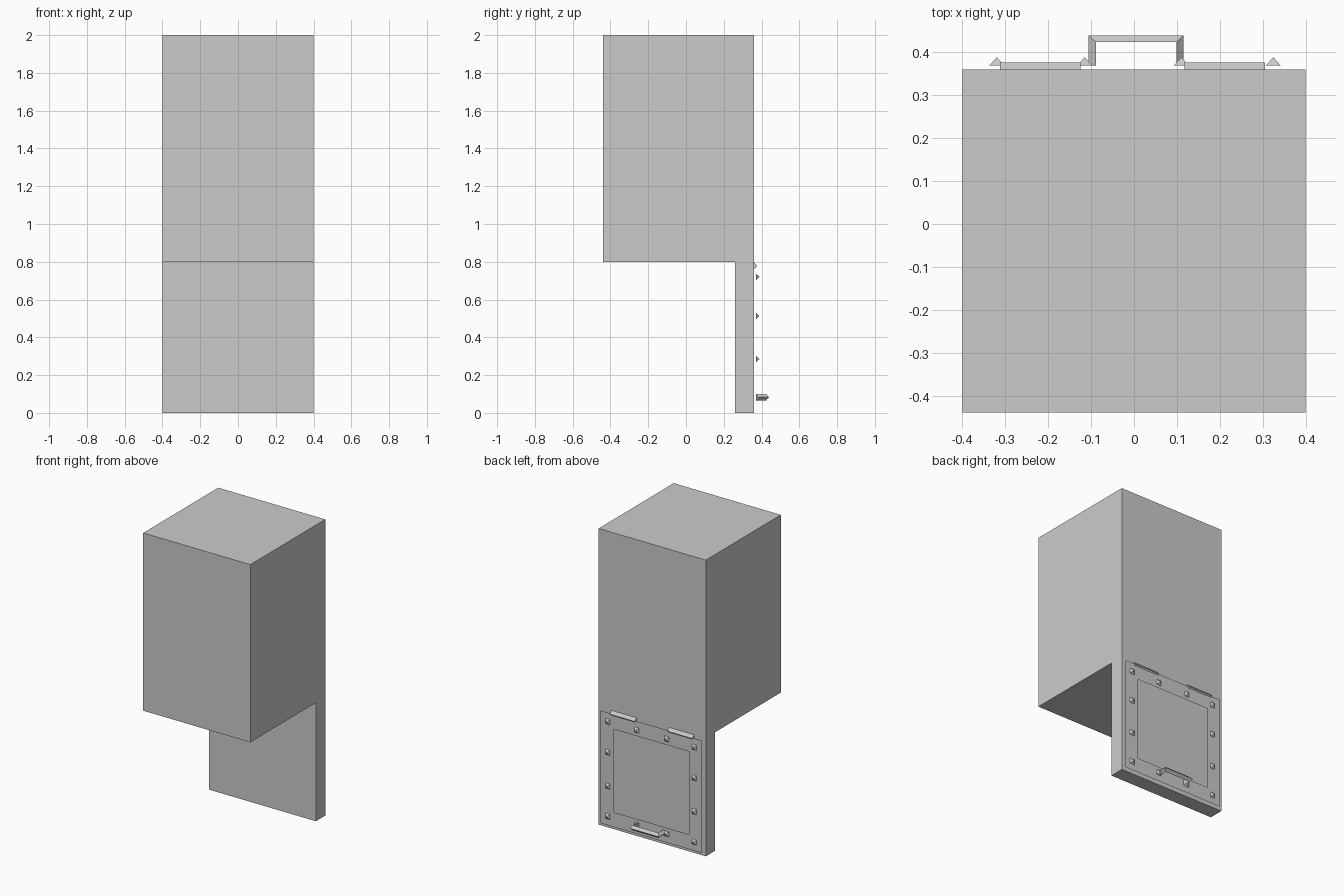
import bpy, bmesh

if "Cube" in bpy.data.objects:
    bpy.data.objects.remove(bpy.data.objects["Cube"])


def make(name, verts, faces):
    mesh = bpy.data.meshes.new(name)
    bm = bmesh.new()
    vs = [bm.verts.new(v) for v in verts]
    for f in faces:
        bm.faces.new([vs[i] for i in f])
    bmesh.ops.recalc_face_normals(bm, faces=bm.faces)
    bm.to_mesh(mesh)
    bm.free()
    obj = bpy.data.objects.new(name, mesh)
    bpy.context.collection.objects.link(obj)
    return obj


def sweep(name, rings):
    """Join equal-sized point rings into a closed solid."""
    n = len(rings[0])
    faces = [tuple(range(n)), tuple(range(n * (len(rings) - 1), n * len(rings)))]
    for r in range(len(rings) - 1):
        for i in range(n):
            j = (i + 1) % n
            faces.append((r * n + i, r * n + j, r * n + n + j, r * n + n + i))
    return make(name, [p for ring in rings for p in ring], faces)


BACK, PLATE = 0.36, 0.37

# Cabinet with thin back leg: one L-shaped side profile extruded across x
profile = [(-0.44, 2), (-0.44, 0.8), (0.26, 0.8), (0.26, 0), (BACK, 0), (BACK, 2)]
sweep("cabinet_body", [[(x, y, z) for y, z in profile] for x in (-0.4, 0.4)])

# Thin hatch frame just off the back face
corners = [(-1, -1), (1, -1), (1, 1), (-1, 1)]
frame = [(sx * h, PLATE, 0.40 + sz * h) for h in (0.38, 0.28) for sx, sz in corners]
hatch = make("hatch_frame", frame,
             [(i, 4 + i, 4 + (i + 1) % 4, (i + 1) % 4) for i in range(4)])
if hatch.data.polygons[0].normal.y < 0:
    hatch.data.flip_normals()

# Pyramid rivets around the frame
xs, zs = (-0.32, -0.115, 0.11, 0.325), (0.08, 0.285, 0.513, 0.72)
for i, x in enumerate(xs):
    for k, z in enumerate(zs):
        if i in (0, 3) or k in (0, 3):
            base = [(x + sx * 0.017, PLATE, z + sz * 0.018) for sx, sz in corners]
            make("rivet", base + [(x, 0.389, z)],
                 [(0, 1, 2, 3)] + [(a, (a + 1) % 4, 4) for a in range(4)])

# Ridge-shaped hinges along the top edge of the hatch
for x0, x1 in ((-0.312, -0.125), (0.118, 0.306)):
    sweep("hinge", [[(x, 0.358, 0.757), (x, 0.377, 0.778), (x, 0.358, 0.799)]
                    for x in (x0, x1)])

# U-shaped pull handle, triangular section with the ridge outwards
hx, hz, t = 0.005, 0.083, 0.017
rings = []
for side, y_out, y_in in ((-1, PLATE, PLATE), (-1, 0.44, 0.424),
                          (1, 0.44, 0.424), (1, PLATE, PLATE)):
    inner = hx + side * 0.094
    rings.append([(hx + side * 0.111, y_out, hz),
                  (inner, y_in, hz + t), (inner, y_in, hz - t)])
sweep("handle", rings)
